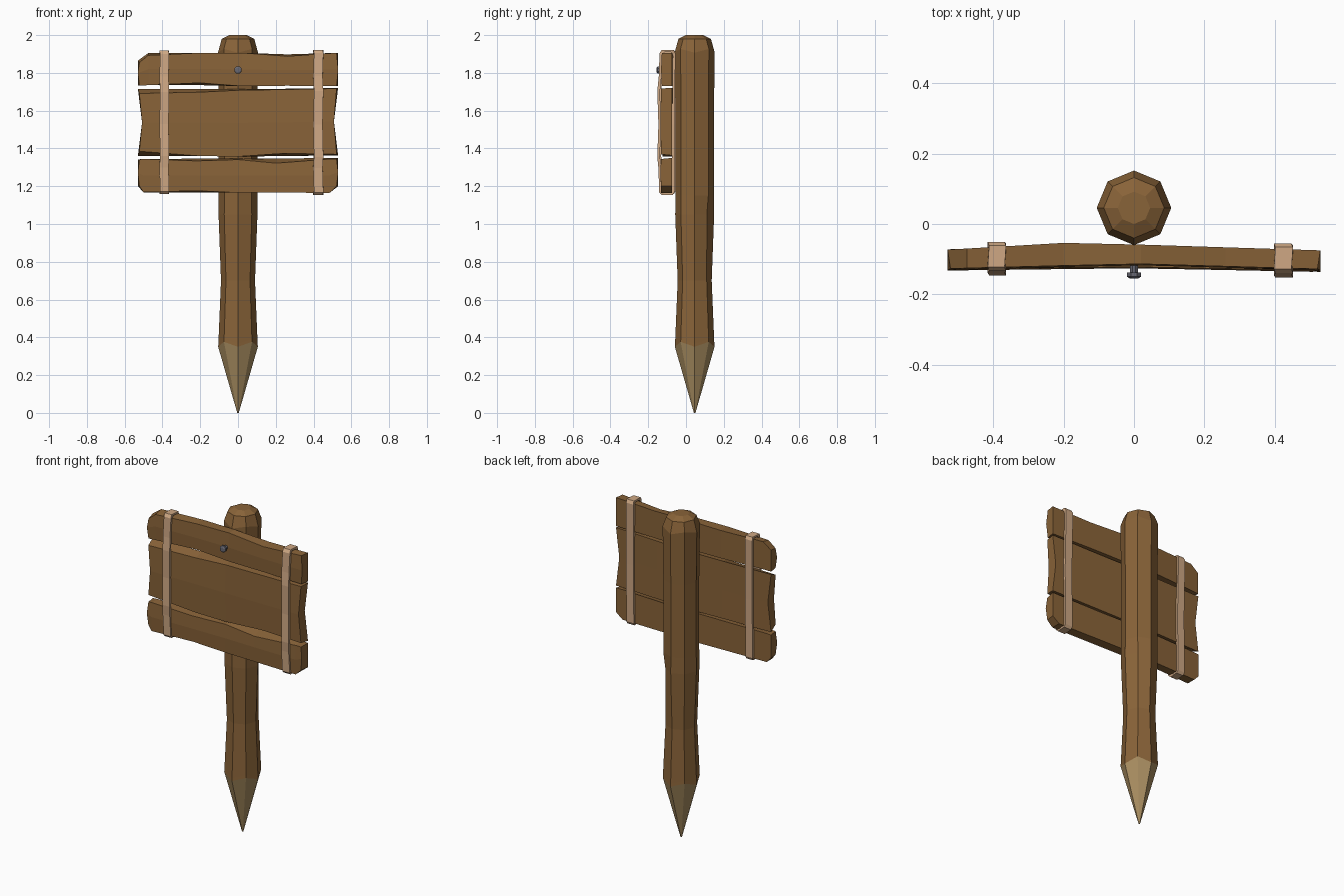
import bpy, bmesh, math

if "Cube" in bpy.data.objects:
    bpy.data.objects.remove(bpy.data.objects["Cube"])


def material(name, rgb):
    m = bpy.data.materials.new(name)
    m.diffuse_color = (*rgb, 1)
    m.use_nodes = True
    m.node_tree.nodes["Principled BSDF"].inputs["Base Color"].default_value = m.diffuse_color
    return m


WOOD = material("wood", (0.25, 0.125, 0.04))
CUT = material("cut_wood", (0.40, 0.27, 0.12))
ROPE = material("strap", (0.62, 0.39, 0.23))
IRON = material("iron", (0.14, 0.14, 0.17))


def loft(name, rings, mats, closed=False, mat_of=None):
    """Skin a list of equal-length point rings; cap the ends unless closed."""
    bm = bmesh.new()
    vs = [[bm.verts.new(p) for p in r] for r in rings]
    n = len(rings[0])
    for i in range(len(vs) if closed else len(vs) - 1):
        a, b = vs[i], vs[(i + 1) % len(vs)]
        for j in range(n):
            f = bm.faces.new((a[j], a[(j + 1) % n], b[(j + 1) % n], b[j]))
            f.material_index = mat_of(i) if mat_of else 0
    if not closed:
        bm.faces.new(vs[0])
        bm.faces.new(vs[-1])
    bmesh.ops.remove_doubles(bm, verts=bm.verts, dist=1e-4)
    bmesh.ops.recalc_face_normals(bm, faces=bm.faces)
    me = bpy.data.meshes.new(name)
    bm.to_mesh(me)
    bm.free()
    for m in mats:
        me.materials.append(m)
    ob = bpy.data.objects.new(name, me)
    bpy.context.collection.objects.link(ob)
    return ob


def lerp(x, pts):
    for (x0, y0), (x1, y1) in zip(pts, pts[1:]):
        if x <= x1:
            return y0 + (y1 - y0) * (x - x0) / (x1 - x0)
    return pts[-1][1]


# Post: eight-sided, whittled to a pale point
PY = 0.046
profile = [(0.0, 0.004), (0.362, 0.105), (0.378, 0.104), (0.70, 0.090), (1.05, 0.103),
           (1.15, 0.102), (1.60, 0.102), (1.915, 0.106), (1.98, 0.086), (2.0, 0.046)]
rings = []
for k, (z, r) in enumerate(profile):
    ring = []
    for j in range(8):
        a = j * math.pi / 4
        rr, zz = r, z
        if k in (1, 2):                       # jagged whittling line
            zz += 0.014 if j % 2 else -0.012
        if k == 7:
            zz += 0.012 if j % 2 else -0.008
        if k == 4 and j == 1:                 # chipped edge
            rr *= 0.88
        ring.append((rr * math.cos(a), PY + rr * math.sin(a), zz))
    rings.append(ring)
loft("post", rings, [WOOD, CUT], mat_of=lambda i: 1 if i == 0 else 0)


# Planks: stations of (x, bottom z, top z, front-top inset, front-bottom inset)
def plank(name, stations, back, front, notch=0.0):
    rings = []
    for i, (x, b, t, it, ib) in enumerate(stations):
        end = -1 if i == len(stations) - 1 else (1 if i == 0 else 0)
        m, xm = (b + t) / 2, x + end * notch
        yf, yb = lerp(x, front), lerp(x, back)
        xf = x + end * 0.008
        rings.append([(xf, yf, b + ib), (xm, yf - 0.004, m), (xf, yf, t - it),
                      (x, yb, t), (xm, yb, m), (x, yb, b)])
    loft(name, rings, [WOOD])


back = [(-0.53, -0.073), (-0.17, -0.052), (0, -0.058), (0.53, -0.075)]
flat = [(-0.53, -0.072), (-0.17, -0.064), (0, -0.062), (0.53, -0.075)]
front = [(-0.53, -0.127), (0, -0.113), (0.53, -0.128)]
bowed = [(-0.53, -0.128), (0, -0.122), (0.53, -0.132)]

plank("top_plank", [(-0.53, 1.733, 1.865, 0.01, 0), (-0.475, 1.735, 1.905, 0.012, 0),
                    (-0.2, 1.735, 1.906, 0, 0.012), (0.02, 1.73, 1.906, 0, 0),
                    (0.26, 1.732, 1.898, 0.01, 0), (0.53, 1.73, 1.906, 0, 0)],
      back, front)
plank("middle_plank", [(-0.53, 1.36, 1.716, 0.025, 0.025), (-0.2, 1.36, 1.714, 0.016, 0),
                       (0.0, 1.357, 1.714, 0.006, 0), (0.25, 1.36, 1.716, 0.004, 0.014),
                       (0.53, 1.363, 1.721, 0.004, 0.006)],
      flat, bowed, notch=0.022)
plank("bottom_plank", [(-0.53, 1.20, 1.342, 0, 0), (-0.5, 1.168, 1.344, 0, 0),
                       (-0.22, 1.168, 1.346, 0.012, 0.008), (0.0, 1.166, 1.347, 0.006, 0),
                       (0.2, 1.166, 1.346, 0.024, 0), (0.485, 1.165, 1.35, 0.006, 0),
                       (0.53, 1.20, 1.35, 0.006, 0)],
      flat, bowed)


# Straps: closed bands wrapped around the three planks
def strap(name, x, yf, yb, w, dz):
    path = [(yf + 0.004, 1.172), (yf, 1.30), (yf - 0.006, 1.36), (yf, 1.53),
            (yf - 0.006, 1.70), (yf + 0.002, 1.78), (yf + 0.006, 1.90), (yf + 0.018, 1.918),
            (yb - 0.010, 1.918), (yb, 1.90), (yb - 0.004, 1.53), (yb - 0.004, 1.175),
            (yb - 0.014, 1.158), (yf + 0.018, 1.158)]
    cy, cz, rings = (yf + yb) / 2, 1.538, []
    for i, (y, z) in enumerate(path):
        s = 0.004 * (-1) ** i * 0.5
        z += dz * (1 if z < cz else -1)
        yi = y + (0.014 if y < cy else -0.014)
        zi = cz + (z - cz) * 0.97
        rings.append([(x - w + s, y, z), (x + w + s, y, z), (x + w + s, yi, zi), (x - w + s, yi, zi)])
    loft(name, rings, [ROPE], closed=True)


strap("left_strap", -0.39, -0.140, -0.051, 0.024, 0.0)
strap("right_strap", 0.425, -0.146, -0.056, 0.025, -0.004)

# Nail: shank and head revolved about y
nail = [(-0.09, 0.013), (-0.138, 0.013), (-0.138, 0.021), (-0.150, 0.021), (-0.155, 0.013)]
loft("nail", [[(r * math.cos(j * math.pi / 4 + math.pi / 8), y,
                1.815 + r * math.sin(j * math.pi / 4 + math.pi / 8)) for j in range(8)]
              for y, r in nail], [IRON])
